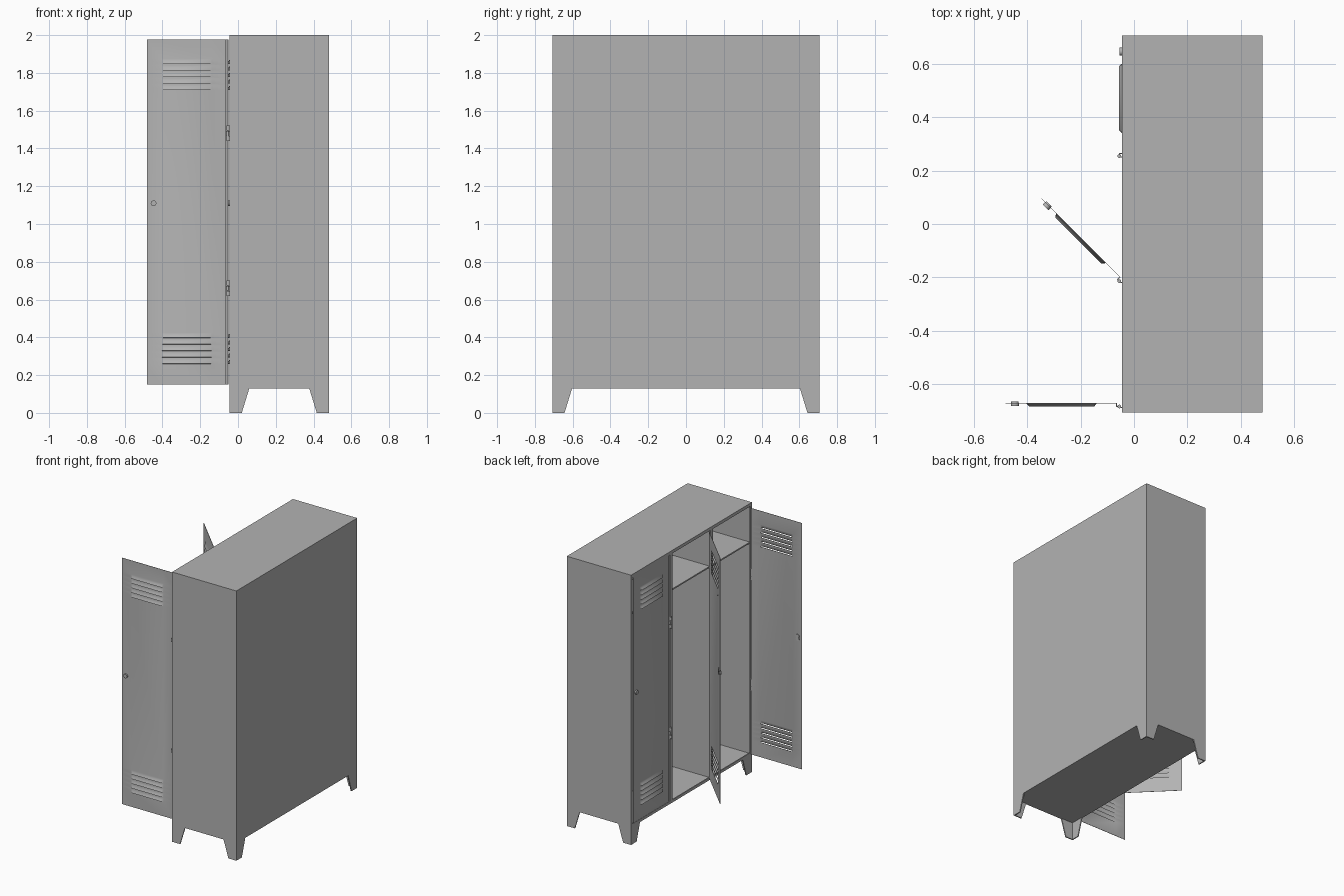
import bpy, bmesh, math
from mathutils import Matrix, Vector

if "Cube" in bpy.data.objects:
    bpy.data.objects.remove(bpy.data.objects["Cube"])

X0, X1, Y = -0.045, 0.482, 0.708    # cabinet front, back, half width
BASE, TOP, T = 0.13, 2.0, 0.008     # underside, top, sheet thickness

# Dark grey painted steel
steel = bpy.data.materials.new("grey_steel")
steel.diffuse_color = (.45, .45, .45, 1)
steel.use_nodes = True
steel.node_tree.nodes["Principled BSDF"].inputs["Base Color"].default_value = steel.diffuse_color


def finish(name, bm, mat=Matrix()):
    bmesh.ops.recalc_face_normals(bm, faces=bm.faces)
    me = bpy.data.meshes.new(name)
    bm.to_mesh(me)
    bm.free()
    me.materials.append(steel)
    ob = bpy.data.objects.new(name, me)
    bpy.context.collection.objects.link(ob)
    ob.matrix_world = mat
    return ob


def box(name, lo, hi, mat=Matrix()):
    lo, hi = Vector(lo), Vector(hi)
    bm = bmesh.new()
    bmesh.ops.create_cube(bm, size=1)
    bmesh.ops.scale(bm, vec=hi - lo, verts=bm.verts)
    bmesh.ops.translate(bm, vec=(lo + hi) / 2, verts=bm.verts)
    return finish(name, bm, mat)


def plate(name, pts, push):
    bm = bmesh.new()
    face = bm.faces.new([bm.verts.new(p) for p in pts])
    res = bmesh.ops.extrude_face_region(bm, geom=[face])
    moved = [g for g in res["geom"] if isinstance(g, bmesh.types.BMVert)]
    bmesh.ops.translate(bm, vec=push, verts=moved)
    return finish(name, bm)


def cylinder(name, radius, depth, mat, segs=16, r2=None):
    bm = bmesh.new()
    bmesh.ops.create_cone(bm, cap_ends=True, segments=segs, radius1=radius,
                          radius2=r2 or radius, depth=depth)
    ob = finish(name, bm, mat)
    for p in ob.data.polygons:
        p.use_smooth = len(p.vertices) == 4
    return ob


def footed(a, b, top):
    """Panel outline with a tapered foot at each end."""
    return [(a, 0), (a + .065, 0), (a + .105, BASE), (b - .105, BASE),
            (b - .065, 0), (b, 0), (b, top), (a, top)]


# Outer shell with feet
for s in (-1, 1):
    plate("side_panel", [(x, s * Y, z) for x, z in footed(X0, X1, TOP)], (0, -s * T, 0))
plate("back_panel", [(X1, y, z) for y, z in footed(-Y, Y, TOP)], (-T, 0, 0))
plate("front_bottom_rail", [(X0, y, z) for y, z in footed(-Y, Y, .15)], (T, 0, 0))
box("top_panel", (X0, -Y, TOP - T), (X1, Y, TOP))
box("floor_panel", (X0, -Y, BASE), (X1, Y, BASE + T))

# Front frame, dividers and shelves
box("front_top_rail", (X0, -Y, 1.977), (X0 + T, Y, TOP))
for s in (-1, 1):
    box("front_side_stile", (X0, s * .699 - .008, .13), (X0 + T, s * .699 + .008, TOP))
    yc = s * .235
    box("front_middle_stile", (X0, yc - .015, .13), (X0 + T, yc + .015, TOP))
    box("divider", (X0, yc - .004, BASE), (X1 - T, yc + .004, TOP))
for yc in (-.47, 0, .47):
    box("shelf", (X0 + .012, yc - .233, 1.695), (X1 - T, yc + .233, 1.705))


def door(mat):
    """Louvred sheet: hinge pin at the origin, door runs along +y, outside is -x."""
    d, ua, ub = .013, .084, .349
    us = [.008, ua, ub, .427]
    slots = [(z, z + .026) for z0 in (.26, 1.71) for z in (z0 + i * .0345 for i in range(5))]
    zs = sorted([.15, 1.976] + [z for s in slots for z in s])
    starts = [s[0] for s in slots]
    bm = bmesh.new()

    def face(*pts):
        bm.faces.new([bm.verts.new(p) for p in pts]).smooth = True

    for za, zb in zip(zs, zs[1:]):
        for i in range(3):
            if i == 1 and za in starts:
                # Pressed louver, open along its lower edge
                o, m = d - .013, d - .008
                zm = za + .012
                ea, eb = ua + .012, ub - .012
                face((d, ua, zb), (d, ub, zb), (m, eb, zm), (m, ea, zm))
                face((m, ea, zm), (m, eb, zm), (o, eb, za), (o, ea, za))
                for u, e in ((ua, ea), (ub, eb)):
                    face((d, u, zb), (m, e, zm), (d, u, za))
                    face((m, e, zm), (o, e, za), (d, u, za))
            else:
                face((d, us[i], za), (d, us[i + 1], za), (d, us[i + 1], zb), (d, us[i], zb))
    bmesh.ops.remove_doubles(bm, verts=bm.verts, dist=1e-5)
    ob = finish("door", bm, mat)
    mod = ob.modifiers.new("thickness", "SOLIDIFY")
    mod.thickness = .002
    mod.offset = 0
    # Soft louvers, crisp rims
    bpy.ops.object.select_all(action='DESELECT')
    bpy.context.view_layer.objects.active = ob
    ob.select_set(True)
    bpy.ops.object.modifier_apply(modifier="thickness")
    bpy.ops.object.shade_smooth_by_angle(angle=math.radians(60))

    # Lock knob outside, lock body inside
    turn = Matrix.Rotation(math.pi / 2, 4, 'Y')
    at = lambda x, z: mat @ Matrix.Translation((x, .392, z)) @ turn
    cylinder("door_knob", .015, .012, at(.007, 1.11), r2=.015)
    cylinder("lock_body", .014, .006, at(.016, 1.13))
    cylinder("lock_body_lower", .014, .006, at(.016, 1.11))

    # Hinge leaves carried by the door
    for z in (.66, 1.48):
        box("hinge_door_leaf", (-.002, 0, z - .013), (.002, .012, z + .013), mat)
        box("hinge_door_bend", (0, .008, z - .013), (.012, .012, z + .013), mat)


# Three doors: right open, middle ajar, left closed
for y, angle in ((-.685, 90), (-.215, 45), (.255, 0)):
    pin = Matrix.Translation((-.055, y, 0))
    door(pin @ Matrix.Rotation(math.radians(angle), 4, 'Z'))
    for z in (.66, 1.48):
        for k in (-1, 0, 1):
            cylinder("hinge_knuckle", .007, .026, pin @ Matrix.Translation((0, 0, z + k * .0275)), 12)
        for k in (-1, 1):
            zc = z + k * .0275
            box("hinge_frame_leaf", (0, -.006, zc - .013), (.013, -.002, zc + .013), pin)
